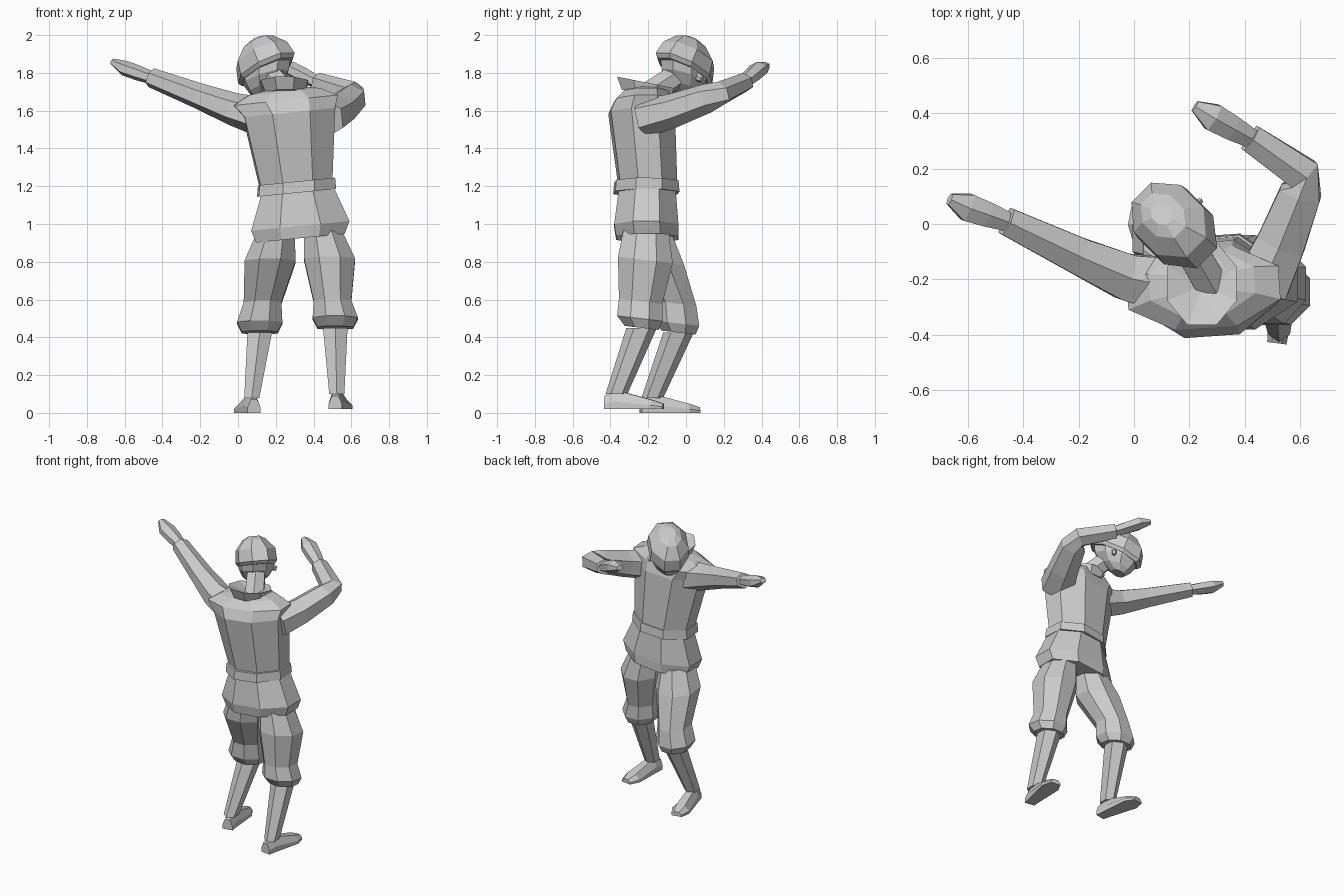
import bpy, bmesh
from math import sin, cos, pi, radians
from mathutils import Vector

cube = bpy.data.objects.get("Cube")
if cube:
    bpy.data.objects.remove(cube)

# One plain grey for the whole figure
colour = (0.6, 0.6, 0.6, 1)
grey = bpy.data.materials.new("plain_grey")
grey.use_nodes = True
grey.diffuse_color = colour
shader = next(node for node in grey.node_tree.nodes if node.type == 'BSDF_PRINCIPLED')
shader.inputs["Base Color"].default_value = colour


def skin(name, loops, closed=False):
    """Join point loops into a flat-shaded shell, capped or bent into a ring."""
    bm = bmesh.new()
    rows = [[bm.verts.new(point) for point in loop] for loop in loops]
    count = len(rows[0])
    pairs = list(zip(rows, rows[1:]))
    if closed:
        pairs.append((rows[-1], rows[0]))
    else:
        bm.faces.new(rows[0])
        bm.faces.new(rows[-1])
    for lower, upper in pairs:
        for i in range(count):
            j = (i + 1) % count
            bm.faces.new((lower[i], lower[j], upper[j], upper[i]))
    bmesh.ops.recalc_face_normals(bm, faces=bm.faces)
    mesh = bpy.data.meshes.new(name)
    bm.to_mesh(mesh)
    bm.free()
    mesh.materials.append(grey)
    bpy.context.collection.objects.link(bpy.data.objects.new(name, mesh))


def ring(centre, across, along, sides):
    """Polygon whose flat sides touch the ends of the two axes."""
    scale = 1 / cos(pi / sides)
    angles = [2 * pi * (i + 0.5) / sides for i in range(sides)]
    return [centre + scale * (across * cos(a) + along * sin(a)) for a in angles]


def stack(name, rings, sides=8, slope=(0, 0), yaw=0, closed=False):
    """Level rings (x, y, z, half width, half depth), sheared by a slope."""
    c, s = cos(radians(yaw)), sin(radians(yaw))
    tilt_x, tilt_y = slope
    across = Vector((c, s, tilt_x * c + tilt_y * s))
    along = Vector((-s, c, tilt_y * c - tilt_x * s))
    loops = [ring(Vector((x, y, z)), across * width, along * depth, sides)
             for x, y, z, width, depth in rings]
    skin(name, loops, closed)


def limb(name, points, widths, heights):
    """Six-sided rings set square to a path."""
    last = len(points) - 1
    loops = []
    for i, (point, width, height) in enumerate(zip(points, widths, heights)):
        ahead = (points[min(i + 1, last)] - points[max(i - 1, 0)]).normalized()
        side = ahead.cross(Vector((0, 0, 1))).normalized()
        loops.append(ring(point, side * width, side.cross(ahead) * height, 6))
    skin(name, loops)


def arm(side, sleeve, knuckles, tip):
    """Tapering sleeve with a flat mitten-like hand."""
    sleeve = [Vector(point) for point in sleeve]
    wrist, knuckles, tip = sleeve[-1], Vector(knuckles), Vector(tip)
    last = len(sleeve) - 1
    widths = [.1 - .05 * i / last for i in range(last + 1)]
    limb(side + "_sleeve", sleeve, widths, [width * .9 for width in widths])
    limb(side + "_hand", [wrist, wrist.lerp(knuckles, .5), knuckles, tip],
         (.035, .045, .05, .02), (.03, .035, .035, .015))


def foot(name, heel, toe):
    """Wedge of six-sided sections from heel to toe."""
    outward = Vector((toe.y - heel.y, heel.x - toe.x, 0)).normalized()
    up = Vector((0, 0, 1))
    outline = ((-1, 0), (1, 0), (1, .4), (.5, 1), (-.5, 1), (-1, .4))
    sections = ((0, .035, .07), (.2, .04, .1), (.8, .06, .05), (1, .035, .03))
    skin(name, [[heel.lerp(toe, t) + outward * width * a + up * height * b
                 for a, b in outline] for t, width, height in sections])


def leg(side, hip, thigh, knee, cuff, heel, toe):
    """Baggy breeches gathered below the knee, with shin and foot."""
    heel, toe = Vector(heel), Vector(toe)
    hem = Vector(cuff) + Vector((0, .01, -.05))
    ankle = heel.lerp(toe, .2) + Vector((0, 0, .08))
    stack(side + "_breeches",
          [(*hip, .1, .12), (*thigh, .135, .145), (*knee, .1, .115),
           (*cuff, .12, .12), (*hem, .095, .09)], slope=(0, -.12))
    stack(side + "_shin", [(*hem, .065, .07), (*ankle, .04, .05)], sides=6)
    foot(side + "_foot", heel, toe)


# Tunic, belt and flared skirt, leaning up towards the left
lean = (.1, 0)
stack("tunic", [(.31, -.2, 1.18, .185, .15), (.27, -.235, 1.59, .24, .17),
                (.25, -.23, 1.655, .275, .145), (.245, -.215, 1.7, .19, .115),
                (.25, -.21, 1.72, .09, .08)], slope=lean, yaw=4)
stack("belt", [(.31, -.21, z, .17 + out, .135 + out) for z, out in
               ((1.165, .035), (1.225, .03), (1.225, 0), (1.165, 0))],
      slope=lean, yaw=4, closed=True)
stack("skirt", [(.315, -.205, 1.18, .19, .15), (.33, -.21, .99, .26, .17),
                (.33, -.205, .925, .235, .165), (.33, -.2, .965, .19, .13)], slope=lean)

# Standing collar, sunken in the middle
stack("collar", [(.25, -.21, 1.685, .105, .13), (.245, -.215, 1.75, .125, .15),
                 (.25, -.22, 1.715, .03, .03)], slope=(0, -.2))

# Neck, then the head tipped to the right with the face towards the left elbow
limb("neck", [Vector((.28, -.22, 1.67)), Vector((.17, -.03, 1.8))], (.06, .055), (.06, .055))
stack("face", [(.145, 0, 1.85, .11, .145), (.15, -.01, 1.775, .105, .125),
               (.145, -.01, 1.72, .08, .085), (.135, 0, 1.68, .045, .04)],
      slope=(.25, -.25), yaw=45)
limb("nose", [Vector((.205, .05, 1.785)), Vector((.24, .085, 1.765))], (.02, .01), (.025, .015))
stack("cap", [(.155, -.015, 1.805, .11, .145), (.15, -.01, 1.825, .125, .16),
              (.125, .015, 1.895, .12, .14), (.105, .03, 1.955, .07, .085),
              (.1, .035, 1.975, .035, .04)], slope=(.36, -.36), yaw=45)

# Right arm stretched out, left arm folded forward
arm("right", [(.11, -.22, 1.57), (-.03, -.19, 1.61), (-.2, -.115, 1.675), (-.46, .01, 1.775)],
    (-.6, .06, 1.825), (-.665, .09, 1.86))
arm("left", [(.46, -.22, 1.56), (.53, -.07, 1.6), (.6, .11, 1.665), (.61, .18, 1.69),
             (.42, .31, 1.75)], (.285, .385, 1.82), (.22, .425, 1.84))

# Legs, the left one a step behind, feet turned outward
leg("right", (.2, -.19, .95), (.17, -.155, .8), (.13, -.06, .58), (.115, -.05, .475),
    (.085, -.24, 0), (.025, .07, 0))
leg("left", (.45, -.21, .96), (.485, -.215, .81), (.5, -.24, .59), (.515, -.245, .5),
    (.515, -.43, .02), (.555, -.12, .02))
